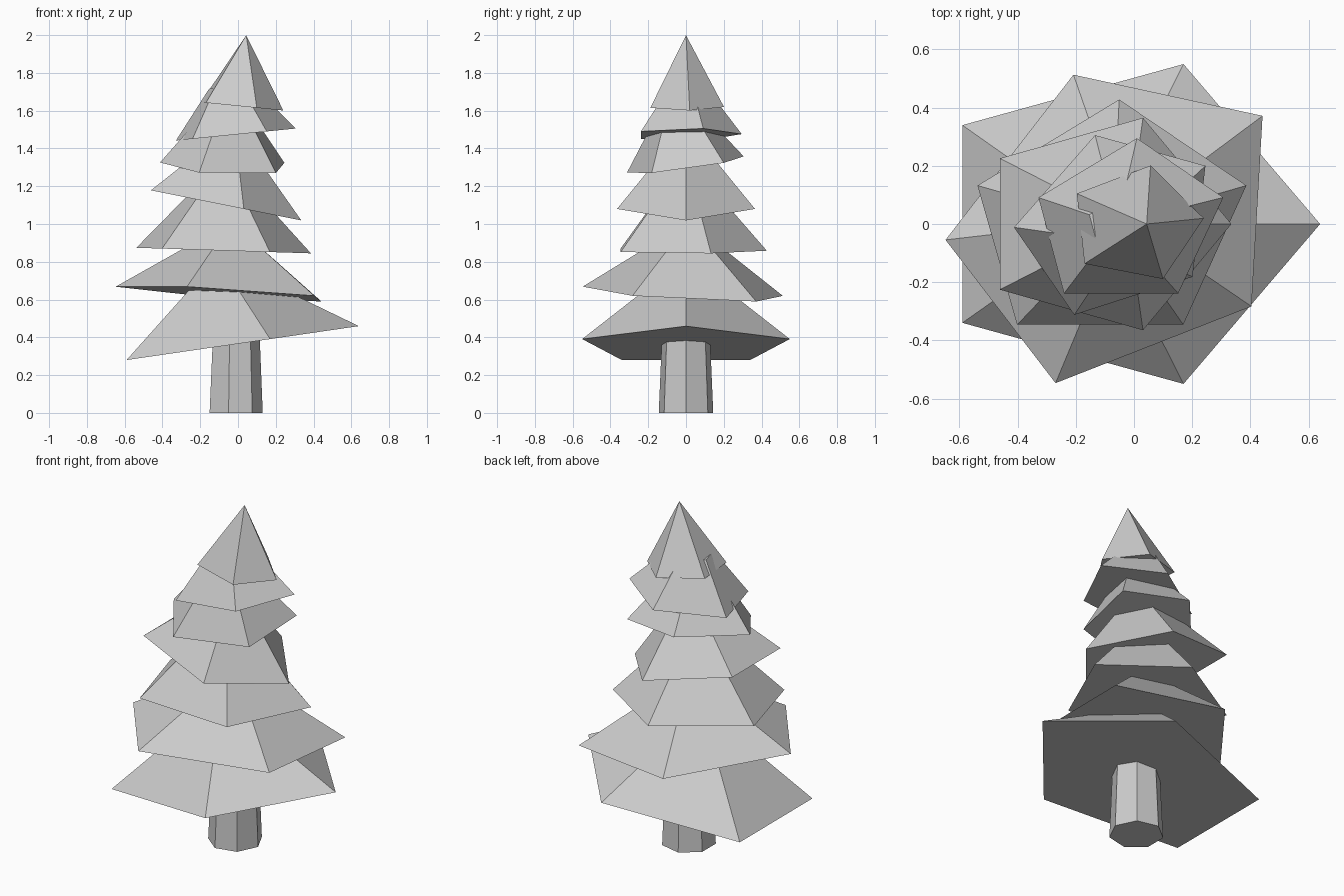
import bpy, bmesh
from math import sin, cos, radians, tau
from mathutils import Vector

if "Cube" in bpy.data.objects:
    bpy.data.objects.remove(bpy.data.objects["Cube"])


def loft(name, low, high):
    """Closed solid between two rings, or a pyramid if high is one point."""
    bm = bmesh.new()
    a = [bm.verts.new(p) for p in low]
    b = [bm.verts.new(p) for p in high]
    n = len(a)
    bm.faces.new(a[::-1])
    if len(b) > 1:
        bm.faces.new(b)
    for i in range(n):
        j = (i + 1) % n
        bm.faces.new((a[i], a[j], b[j], b[i]) if len(b) > 1 else (a[i], a[j], b[0]))
    bmesh.ops.recalc_face_normals(bm, faces=bm.faces)
    mesh = bpy.data.meshes.new(name)
    bm.to_mesh(mesh)
    bm.free()
    obj = bpy.data.objects.new(name, mesh)
    bpy.context.collection.objects.link(obj)
    return obj


def branch_tier(name, cx, rx, ry, shear, turn, z0, tx, ty, height, top):
    """Five-sided skirt on a tilted plane, narrowing along the plane normal."""
    base = []
    for k in range(5):
        t = radians(turn + 72 * k)
        x, y = cx + rx * cos(t) + shear * sin(t), ry * sin(t)
        base.append(Vector((x, y, z0 + tx * x + ty * y)))
    apex = Vector((cx, 0, z0 + tx * cx)) + height * Vector((-tx, -ty, 1))
    loft(name, base, [apex.lerp(p, top) for p in base] if top else [apex])


# Tapered seven-sided trunk
def trunk_ring(r, x, z):
    return [(x + r * cos(tau * k / 7), r * sin(tau * k / 7), z) for k in range(7)]


loft("trunk", trunk_ring(0.148, -0.017, 0), trunk_ring(0.126, -0.015, 0.5))

# Branch tiers, bottom to top:
# centre x, radius x, radius y, shear, turn, height at axis, tilt x, tilt y, rise, top scale
tiers = [
    (-0.04, 0.68, 0.578, 0, 0, 0.366, 0.146, 0, 0.46, 0.3),
    (-0.056, 0.586, 0.56, 0.09, 41.6, 0.63, -0.055, -0.043, 0.38, 0.3),
    (-0.087, 0.486, 0.428, 0.036, 18, 0.857, -0.032, 0, 0.49, 0.3),
    (-0.105, 0.44, 0.384, 0, 0, 1.086, -0.2, 0, 0.42, 0.3),
    (-0.061, 0.35, 0.325, 0.05, 38, 1.307, -0.05, 0.145, 0.44, 0.3),
    (-0.02, 0.334, 0.295, 0.03, 18, 1.475, 0.1, 0, 0.39, 0.35),
    (0.006, 0.235, 0.206, 0, 5.5, 1.625, -0.1, 0, 0.375, 0),
]
for i, tier in enumerate(tiers, 1):
    branch_tier(f"branch_tier_{i}", *tier)
